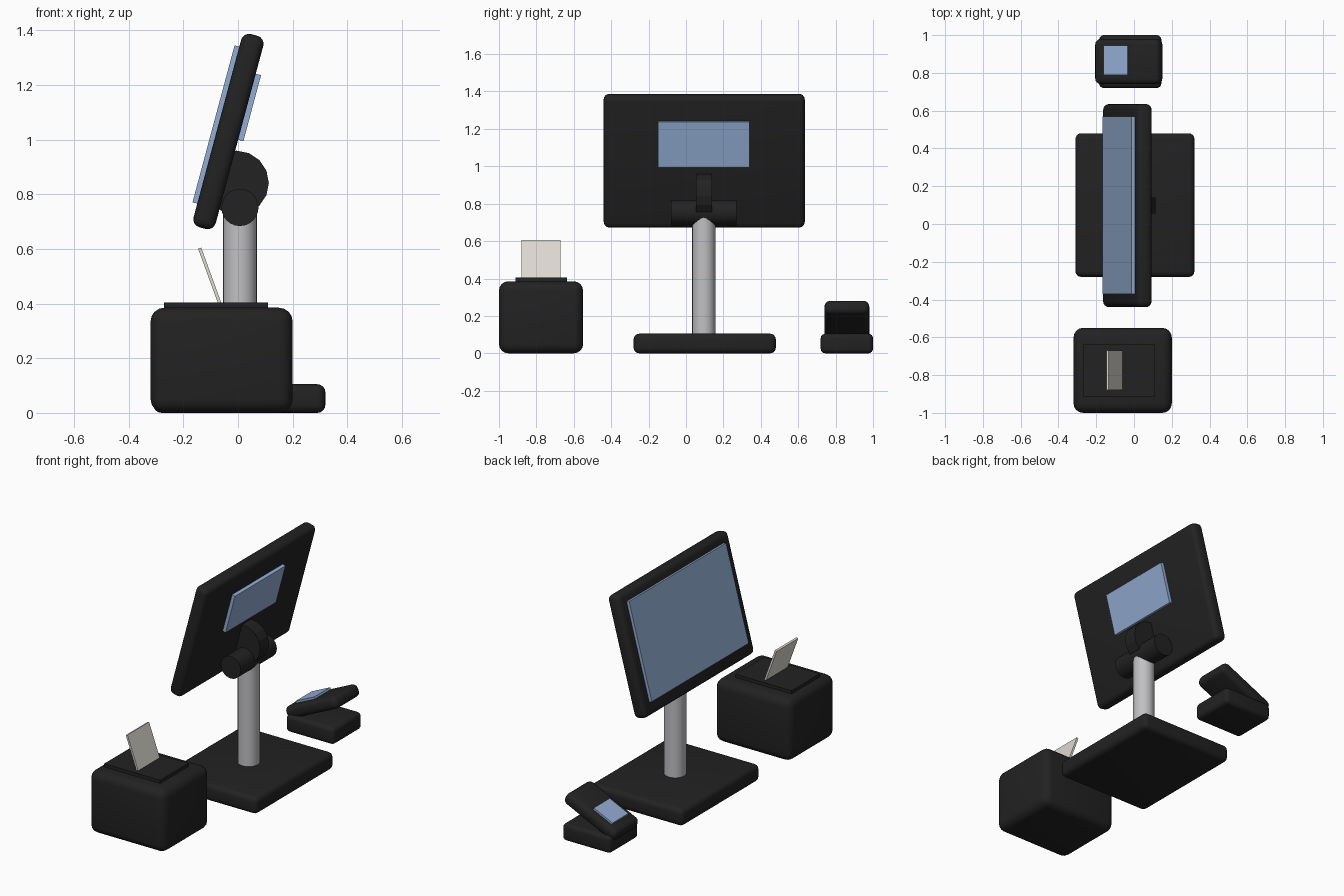
import bpy
import math
from mathutils import Matrix, Vector

cube = bpy.data.objects.get("Cube")
if cube:
    bpy.data.objects.remove(cube, do_unlink=True)


def material(name, colour):
    mat = bpy.data.materials.new(name)
    mat.use_nodes = True
    mat.diffuse_color = (*colour, 1)
    bsdf = mat.node_tree.nodes["Principled BSDF"]
    bsdf.inputs["Base Color"].default_value = (*colour, 1)
    bsdf.inputs["Roughness"].default_value = 0.6
    return mat


BLACK = material("black plastic", (0.016, 0.016, 0.016))
BLUE = material("screen blue", (0.29, 0.42, 0.65))
METAL = material("brushed metal", (0.53, 0.53, 0.55))
PAPER = material("paper", (0.73, 0.70, 0.64))


def frame(location, tilt=0):
    """Local space at a point, leaning about the y axis."""
    return Matrix.Translation(location) @ Matrix.Rotation(math.radians(tilt), 4, "Y")


def finish(obj, name, mat):
    obj.name = name
    obj.data.name = name
    obj.data.materials.append(mat)
    return obj


def box(name, size, mat, space, offset=(0, 0, 0), bevel=0):
    """Box with optional rounded edges, placed in a local space."""
    bpy.ops.mesh.primitive_cube_add(size=1)
    obj = finish(bpy.context.object, name, mat)
    obj.data.transform(Matrix.Diagonal((*size, 1)))
    obj.matrix_world = space @ Matrix.Translation(Vector(offset))
    if bevel:
        mod = obj.modifiers.new("rounded edges", "BEVEL")
        mod.width = bevel
        mod.segments = 4
        bpy.ops.object.modifier_apply(modifier=mod.name)
        bpy.ops.object.shade_smooth_by_angle(angle=math.radians(35))
    return obj


def cylinder(name, radius, length, mat, location, sides, along_y=False, smooth=True):
    turn = (math.pi / 2, 0, 0) if along_y else (0, 0, 0)
    bpy.ops.mesh.primitive_cylinder_add(
        vertices=sides, radius=radius, depth=length, location=location, rotation=turn)
    obj = finish(bpy.context.object, name, mat)
    if smooth:
        bpy.ops.object.shade_smooth_by_angle(angle=math.radians(35))
    return obj


# Stand: foot, pole and tilt hinge
box("stand_base", (0.63, 0.76, 0.105), BLACK, frame((0.005, 0.1, 0.0525)), bevel=0.03)
cylinder("stand_pole", 0.062, 0.67, METAL, (0.007, 0.095, 0.415), 24)
cylinder("hinge_barrel", 0.068, 0.35, BLACK, (0.007, 0.095, 0.752), 24, along_y=True)
cylinder("hinge_disc", 0.118, 0.085, BLACK, (-0.005, 0.097, 0.842), 16,
         along_y=True, smooth=False)

# Tilted monitor with main screen and small rear display
monitor = frame((-0.035, 0.0975, 1.03), 15)
box("monitor_case", (0.084, 1.075, 0.732), BLACK, monitor, bevel=0.03)
box("main_screen", (0.03, 0.94, 0.595), BLUE, monitor, (-0.045, 0.002, 0.013))
box("rear_display", (0.03, 0.49, 0.25), BLUE, monitor, (0.047, -0.002, 0.105))

# Receipt printer with lid and paper strip
box("printer_body", (0.52, 0.45, 0.385), BLACK, frame((-0.06, -0.775, 0.1925)), bevel=0.05)
box("printer_lid", (0.38, 0.275, 0.045), BLACK, frame((-0.08, -0.775, 0.3825)))
box("receipt_paper", (0.012, 0.21, 0.23), PAPER, frame((-0.101, -0.775, 0.495), -20))

# Card reader: flat foot and sloping head with a small screen
box("reader_base", (0.33, 0.28, 0.105), BLACK, frame((-0.02, 0.86, 0.0525)), bevel=0.025)
reader = frame((-0.0275, 0.86, 0.176), -25)
box("reader_head", (0.379, 0.24, 0.075), BLACK, reader, bevel=0.03)
box("reader_screen", (0.14, 0.155, 0.02), BLUE, reader, (-0.055, 0.007, 0.04))
